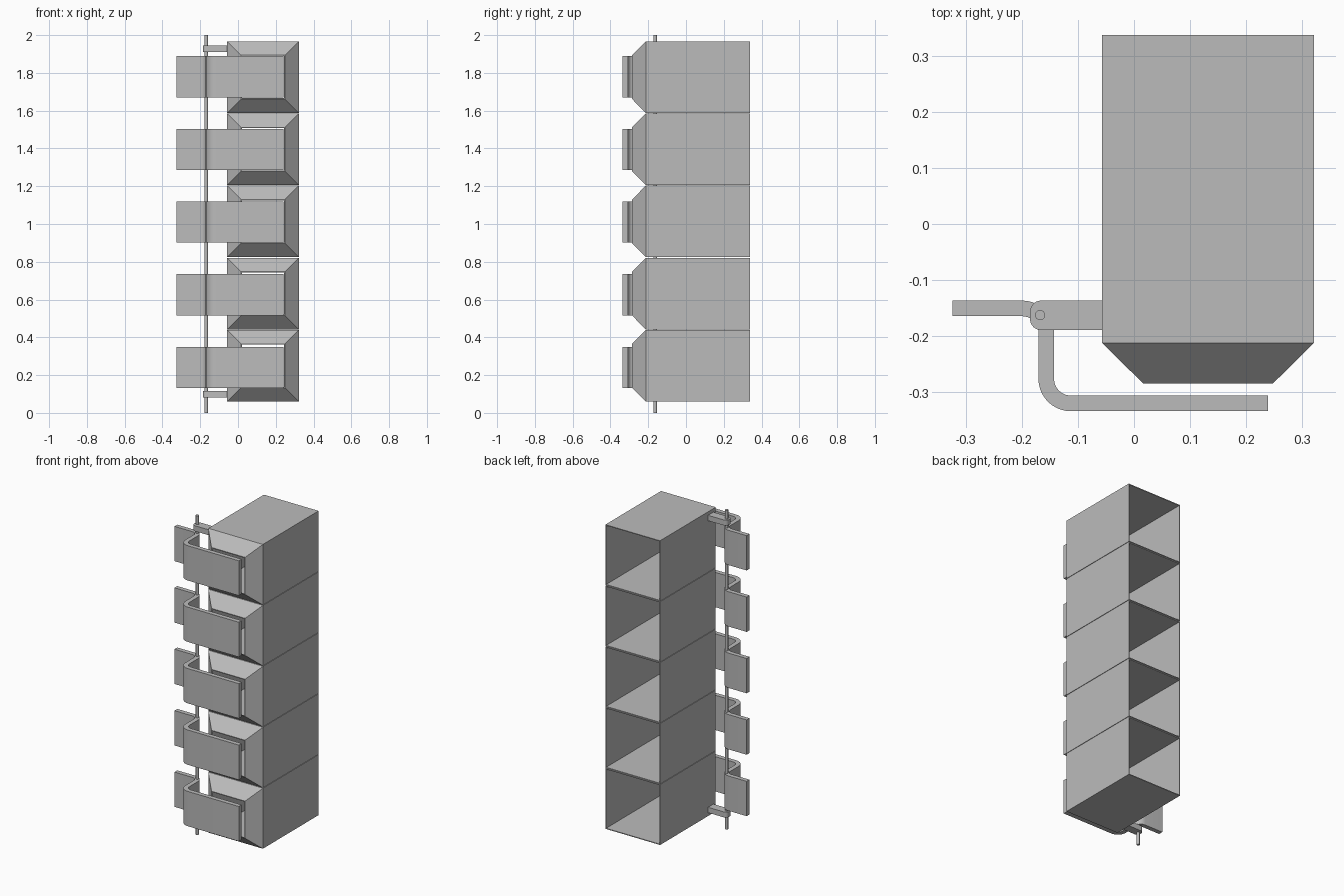
import bpy, bmesh
from math import sin, cos, pi

if "Cube" in bpy.data.objects:
    bpy.data.objects.remove(bpy.data.objects["Cube"], do_unlink=True)

grey = bpy.data.materials.new("plain_grey")
grey.use_nodes = True
colour = (0.5, 0.5, 0.5, 1)
grey.diffuse_color = colour
grey.node_tree.nodes["Principled BSDF"].inputs["Base Color"].default_value = colour


def finish(name, bm, smooth=False):
    bmesh.ops.recalc_face_normals(bm, faces=bm.faces)
    mesh = bpy.data.meshes.new(name)
    bm.to_mesh(mesh)
    bm.free()
    obj = bpy.data.objects.new(name, mesh)
    bpy.context.collection.objects.link(obj)
    mesh.materials.append(grey)
    if smooth:
        bpy.ops.object.select_all(action="DESELECT")
        obj.select_set(True)
        bpy.context.view_layer.objects.active = obj
        bpy.ops.object.shade_smooth_by_angle(angle=0.6)
    return obj


def arc(cx, cy, r, start, end, steps=10):
    angles = [start + (end - start) * i / steps for i in range(steps + 1)]
    return [(cx + r * cos(a), cy + r * sin(a)) for a in angles]


def extrude_outline(name, points, z0, z1):
    bm = bmesh.new()
    face = bm.faces.new([bm.verts.new((x, y, z0)) for x, y in points])
    top = bmesh.ops.extrude_face_region(bm, geom=[face])["geom"]
    verts = [v for v in top if isinstance(v, bmesh.types.BMVert)]
    bmesh.ops.translate(bm, verts=verts, vec=(0, 0, z1 - z0))
    return finish(name, bm, True)


# Open-ended bin: rectangular tube narrowing to a smaller front mouth
LEFT, RIGHT, HEIGHT, WALL = -0.057, 0.322, 0.379, 0.005
BACK, SHOULDER, MOUTH, TAPER = 0.338, -0.213, -0.285, 0.073


def bin_shell(name, z):
    bm = bmesh.new()

    def ring(y, inset):
        x0, x1 = LEFT + inset, RIGHT - inset
        z0, z1 = z + inset, z + HEIGHT - inset
        return [bm.verts.new((px, y, pz))
                for px, pz in ((x0, z0), (x1, z0), (x1, z1), (x0, z1))]

    rings = [ring(BACK, 0), ring(SHOULDER, 0), ring(MOUTH, TAPER),
             ring(MOUTH, TAPER + WALL), ring(SHOULDER + WALL / 2, WALL),
             ring(BACK, WALL)]
    for a, b in zip(rings, rings[1:] + rings[:1]):
        for i in range(4):
            j = (i + 1) % 4
            bm.faces.new((a[i], a[j], b[j], b[i]))
    return finish(name, bm)


# Door outline: lever plate, bend at the rod, arm, bend, front panel
door_outline = (
    [(-0.325, -0.137)]
    + arc(-0.2, -0.194, 0.057, pi / 2, 0)
    + arc(-0.113, -0.277, 0.03, pi, 1.5 * pi)
    + [(0.24, -0.307), (0.24, -0.335)]
    + arc(-0.113, -0.277, 0.058, 1.5 * pi, pi)
    + arc(-0.2, -0.194, 0.029, 0, pi / 2)
    + [(-0.325, -0.165)]
)

for n in range(5):
    bin_shell(f"bin_{n + 1}", 0.06 + 0.382 * n)
    z = 0.131 + 0.385 * n
    extrude_outline(f"door_{n + 1}", door_outline, z, z + 0.218)

# Brackets with rounded ends that hold the hinge rod
bracket_outline = (
    [(LEFT, -0.137)]
    + arc(-0.166, -0.157, 0.02, pi / 2, pi)
    + arc(-0.166, -0.17, 0.02, pi, 1.5 * pi)
    + [(LEFT, -0.19)]
)
for name, z in (("lower_bracket", 0.081), ("upper_bracket", 1.911)):
    extrude_outline(name, bracket_outline, z, z + 0.034)

# Hinge rod
extrude_outline("hinge_rod", arc(-0.168, -0.163, 0.009, 0, 2 * pi, 24)[:-1], 0, 2)
